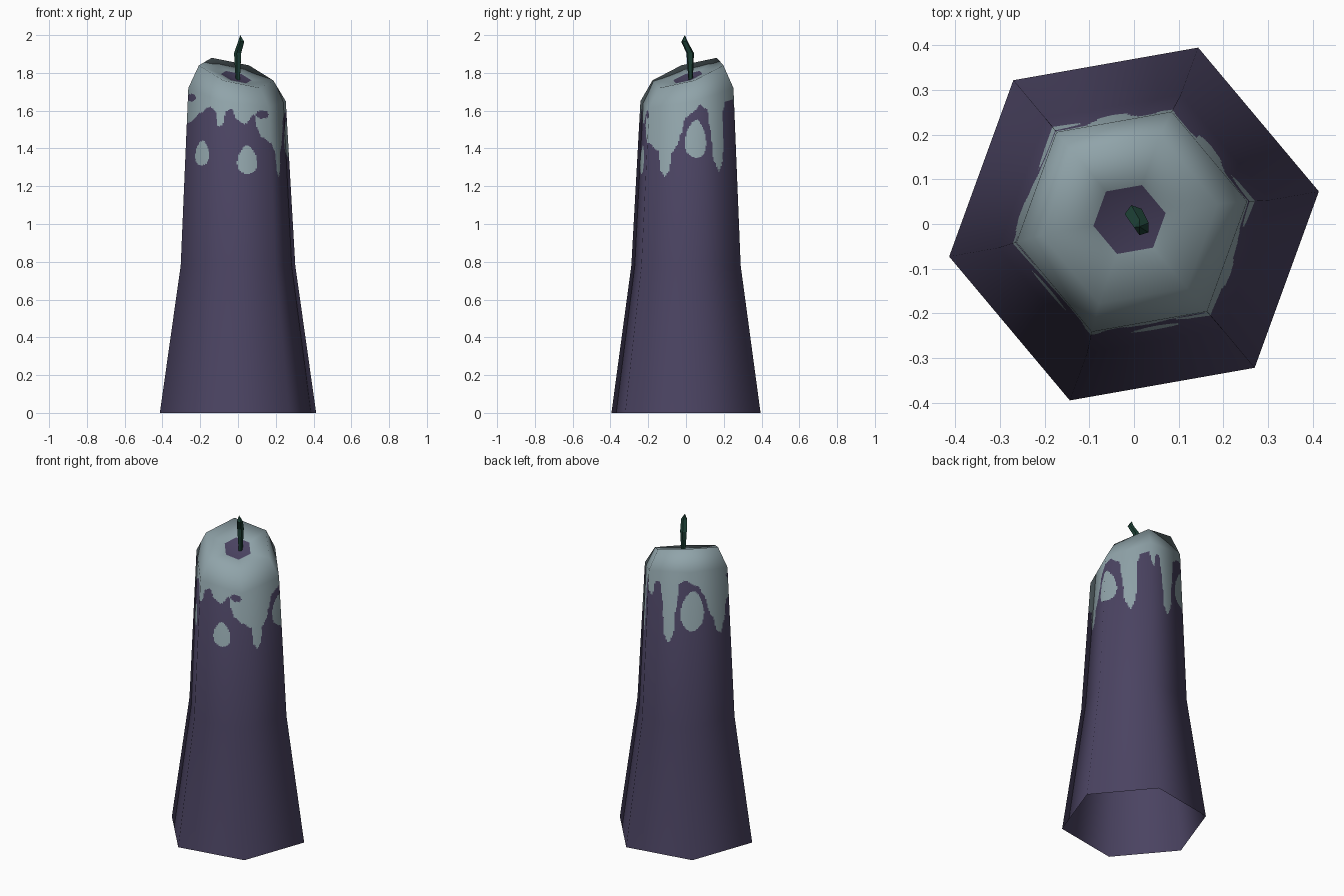
import bpy
import bmesh
from math import cos, sin, radians
from mathutils import Vector

cube = bpy.data.objects.get("Cube")
if cube:
    bpy.data.objects.remove(cube, do_unlink=True)


def make_material(name, colour):
    mat = bpy.data.materials.new(name)
    mat.use_nodes = True
    mat.diffuse_color = (*colour, 1)
    mat.node_tree.nodes["Principled BSDF"].inputs["Base Color"].default_value = (*colour, 1)
    return mat


purple = make_material("purple_wax", (0.07, 0.057, 0.122))
pale = make_material("pale_melted_wax", (0.28, 0.37, 0.40))
green = make_material("dark_green_wick", (0.012, 0.05, 0.035))
PURPLE, PALE = 0, 1


def add_object(name, bm, materials):
    mesh = bpy.data.meshes.new(name)
    bm.to_mesh(mesh)
    bm.free()
    for mat in materials:
        mesh.materials.append(mat)
    obj = bpy.data.objects.new(name, mesh)
    bpy.context.collection.objects.link(obj)
    return obj


# Hexagonal cross-sections; the upper ones tilt towards the front
def hexagon(radius, height, tilt=0, shift=0):
    points = []
    for k in range(6):
        angle = radians(10 + 60 * k)
        lift = tilt * cos(angle - radians(130))
        points.append(Vector((radius * cos(angle) - shift,
                              radius * sin(angle) + shift, height + lift)))
    return points


rim = hexagon(0.2, 1.8, 0.08, 0.01)
centre = Vector((-0.01, 0.01, 1.762))
dish = [centre.lerp(p, 0.41) for p in rim]
rings = [hexagon(0.42, 0), hexagon(0.308, 0.78),
         hexagon(0.262, 1.685, 0.07, 0.005), rim, dish]
WALL_BAND, DISH_BAND = 1, 3


# Soft vertex normals of the plain hexagonal form
def form_normals():
    bm = bmesh.new()
    loops = [[bm.verts.new(p) for p in ring] for ring in rings]
    for low, high in zip(loops, loops[1:]):
        for k in range(6):
            n = (k + 1) % 6
            bm.faces.new((low[k], low[n], high[n], high[k]))
    tip = bm.verts.new(centre)
    for k in range(6):
        bm.faces.new((loops[-1][k], loops[-1][(k + 1) % 6], tip))
    bm.normal_update()
    result = [[v.normal.copy() for v in loop] for loop in loops]
    tip_normal = tip.normal.copy()
    bm.free()
    return result, tip_normal


# Lower edge of the melted wax: wall number plus fraction, then height
EDGE = [(0, 1.6), (.1, 1.63), (.3, 1.61), (.37, 1.5), (.45, 1.33), (.57, 1.28),
        (.67, 1.33), (.71, 1.6), (.78, 1.65), (.95, 1.66), (1.03, 1.59),
        (1.1, 1.57), (1.17, 1.66), (1.28, 1.66), (1.35, 1.55), (1.4, 1.34),
        (1.5, 1.29), (1.61, 1.34), (1.66, 1.5), (1.75, 1.68), (1.9, 1.7),
        (2.2, 1.66), (2.33, 1.6), (2.55, 1.45), (2.68, 1.34), (2.76, 1.33),
        (2.85, 1.4), (2.93, 1.53), (3.11, 1.54), (3.4, 1.59), (3.69, 1.62),
        (3.86, 1.6), (3.94, 1.52), (4.05, 1.52), (4.13, 1.6), (4.24, 1.61),
        (4.35, 1.55), (4.5, 1.53), (4.7, 1.58), (4.75, 1.5), (4.83, 1.46),
        (5, 1.43), (5.24, 1.39), (5.29, 1.28), (5.38, 1.25), (5.46, 1.28),
        (5.52, 1.38), (5.62, 1.42), (5.7, 1.48), (5.78, 1.56), (6, 1.6)]
# Loose drops and bare spots: position, height, half width, half height
DROPS = [(.02, 1.45, .24, .1), (2.06, 1.51, .28, .125),
         (3.49, 1.375, .2, .065), (4.54, 1.34, .19, .075)]
SPOTS = [(3.1, 1.67, .15, .02), (4.86, 1.58, .13, .022)]


def inside(blob, u, z, taper):
    across = (u - blob[0] + 3) % 6 - 3
    up = (z - blob[1]) / blob[3]
    width = blob[2] * (1 - taper * up)
    return (across / width) ** 2 + up ** 2 < 1 if abs(up) < 1 else False


def wax_colour(u, z):
    if any(inside(s, u, z, 0) for s in SPOTS):
        return PURPLE
    if any(inside(d, u, z, 0.25) for d in DROPS):
        return PALE
    for (u0, z0), (u1, z1) in zip(EDGE, EDGE[1:]):
        if u0 <= u <= u1:
            f = (u - u0) / (u1 - u0)
            f = f * f * (3 - 2 * f)
            return PALE if z > z0 + (z1 - z0) * f else PURPLE
    return PURPLE


# Candle body: hollow shell with a fine grid where the wax drips
def build_candle():
    normals, tip_normal = form_normals()
    columns = 36
    total = 6 * columns
    bm = bmesh.new()
    soft = []

    def around(ring, c):
        k, f = divmod(c, columns)
        return ring[k].lerp(ring[(k + 1) % 6], f / columns)

    def add_row(band, f):
        row = []
        top = min(band + 1, len(rings) - 1)
        for c in range(total):
            p = around(rings[band], c).lerp(around(rings[top], c), f)
            n = around(normals[band], c).lerp(around(normals[top], c), f)
            row.append(bm.verts.new(p))
            soft.append(n.normalized())
        return row

    below = None
    for band in range(len(rings)):
        steps = 130 if band == WALL_BAND else 1
        for s in range(steps):
            row = add_row(band, s / steps)
            if below:
                source = band if s else band - 1
                for c in range(total):
                    n = (c + 1) % total
                    face = bm.faces.new((below[c], below[n], row[n], row[c]))
                    if source == WALL_BAND:
                        z = face.calc_center_median().z
                        face.material_index = wax_colour((c + 0.5) / columns, z)
                    else:
                        face.material_index = PALE if source > WALL_BAND else PURPLE
            below = row
    # Bare pool around the wick
    tip = bm.verts.new(centre)
    soft.append(tip_normal)
    for c in range(total):
        bm.faces.new((below[c], below[(c + 1) % total], tip))
    for face in bm.faces:
        face.smooth = True
    candle = add_object("candle_body", bm, (purple, pale))
    candle.data.normals_split_custom_set_from_vertices(soft)


# Wick: bent, faceted, swelling towards a pointed tip
def build_wick():
    sections = [(0, .025, 1.74, .011), (0, .022, 1.905, .021), (.018, -.008, 1.965, .018)]
    bm = bmesh.new()
    loops = []
    for x, y, z, r in sections:
        corners = [radians(35 + 72 * k) for k in range(5)]
        loops.append([bm.verts.new((x + r * cos(a), y + r * sin(a), z)) for a in corners])
    tip = bm.verts.new((.012, -.006, 2))
    for k in range(5):
        n = (k + 1) % 5
        for low, high in zip(loops, loops[1:]):
            bm.faces.new((low[k], low[n], high[n], high[k]))
        bm.faces.new((loops[-1][k], loops[-1][n], tip))
    bm.faces.new(loops[0][::-1])
    add_object("wick", bm, (green,))


build_candle()
build_wick()
